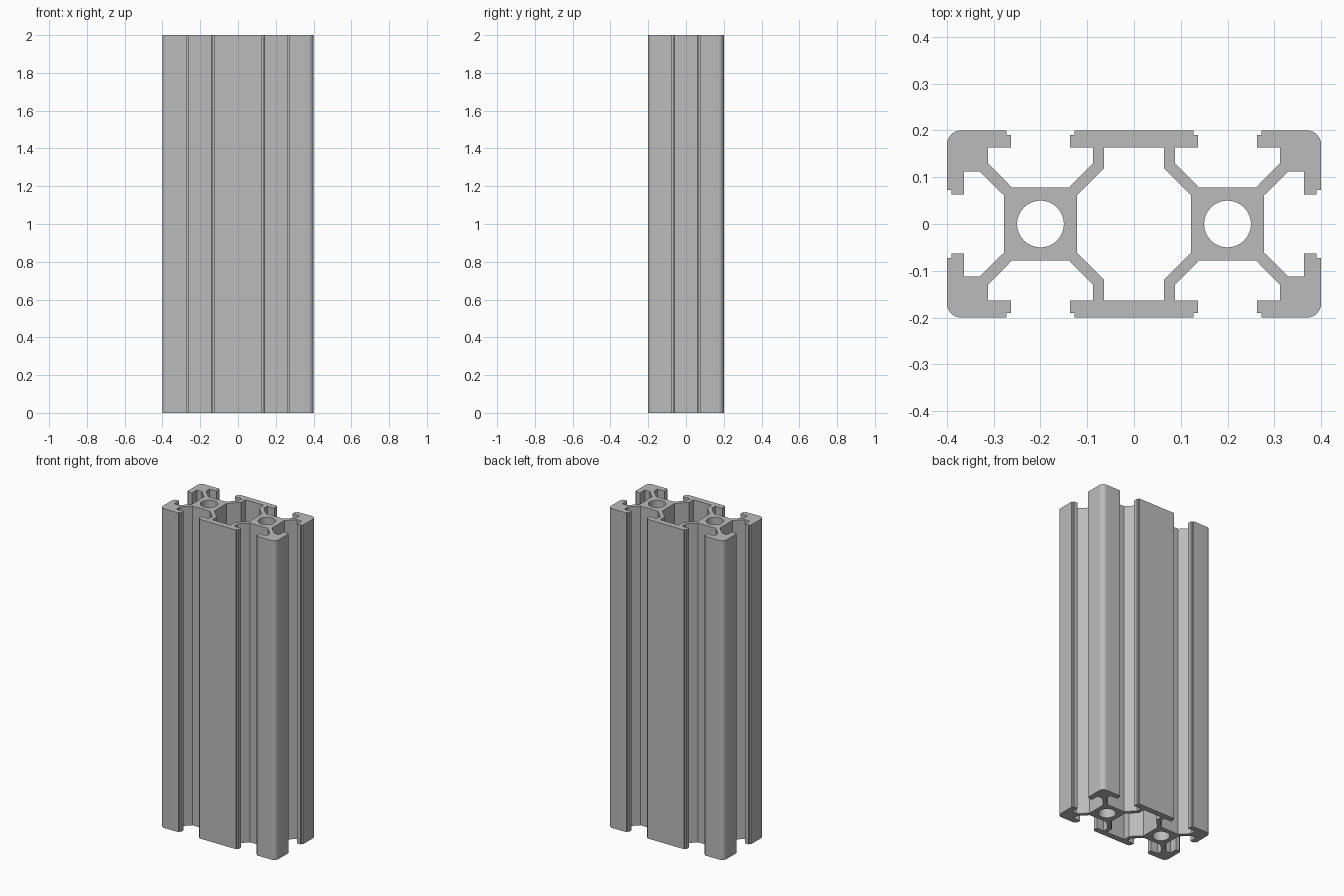
import bpy, bmesh
from math import sin, cos, pi, radians

cube = bpy.data.objects.get("Cube")
if cube:
    bpy.data.objects.remove(cube, do_unlink=True)

LENGTH = 2.0
LIP, STEP, WALL = 0.19, 0.01, 0.164   # face groove and wall depth
CORNER, BORE, CELL = 0.03, 0.05, 0.2

aluminium = bpy.data.materials.new("aluminium grey")
aluminium.use_nodes = True
grey = (0.5, 0.5, 0.5, 1)
aluminium.diffuse_color = grey
aluminium.node_tree.nodes["Principled BSDF"].inputs["Base Color"].default_value = grey


def arc(cx, cy, r, start, end, n):
    return [(cx + r * cos(start + (end - start) * i / n),
             cy + r * sin(start + (end - start) * i / n)) for i in range(n + 1)]


def mirrored(quarter):
    """Close a quarter outline (x > 0, y > 0) into a full loop."""
    half = quarter + [(x, -y) for x, y in reversed(quarter)]
    return half + [(-x, y) for x, y in reversed(half)]


# Quarter outline: middle flange, front slot, rounded corner, side slot
outer = mirrored(
    [(0.127, 0.2), (0.127, LIP), (0.137, LIP), (0.137, WALL),
     (0.088, WALL), (0.088, 0.13), (0.139, 0.078),
     (0.261, 0.078), (0.312, 0.13), (0.312, WALL),
     (0.263, WALL), (0.263, LIP), (0.273, LIP), (0.273, 0.2)]
    + arc(0.4 - CORNER, 0.2 - CORNER, CORNER, pi / 2, 0, 8)
    + [(0.4, 0.073), (0.39, 0.073), (0.39, 0.063), (0.364, 0.063),
       (0.364, 0.112), (0.33, 0.112), (0.278, 0.061)])

# Central cavity and the two round bores
cavity = mirrored([(0.064, WALL), (0.064, 0.119), (0.122, 0.061)])
bores = [arc(s * CELL, 0, BORE, 0, 2 * pi, 48)[:-1] for s in (-1, 1)]

# Fill the cross-section and extrude it to full length
bm = bmesh.new()
edges = []
for loop in [outer, cavity] + bores:
    verts = [bm.verts.new((x, y, 0)) for x, y in loop]
    edges += [bm.edges.new((a, b)) for a, b in zip(verts, verts[1:] + verts[:1])]
bmesh.ops.triangle_fill(bm, edges=edges, use_beauty=True, normal=(0, 0, 1))
result = bmesh.ops.extrude_face_region(bm, geom=bm.faces[:], use_keep_orig=True)
top = [g for g in result["geom"] if isinstance(g, bmesh.types.BMVert)]
bmesh.ops.translate(bm, verts=top, vec=(0, 0, LENGTH))
bmesh.ops.recalc_face_normals(bm, faces=bm.faces[:])

mesh = bpy.data.meshes.new("slotted_rail")
bm.to_mesh(mesh)
bm.free()
mesh.materials.append(aluminium)
rail = bpy.data.objects.new("slotted_rail", mesh)
bpy.context.collection.objects.link(rail)

# Smooth the rounded corners and bores, keep the other edges sharp
bpy.ops.object.select_all(action="DESELECT")
rail.select_set(True)
bpy.context.view_layer.objects.active = rail
bpy.ops.object.shade_smooth_by_angle(angle=radians(30))
